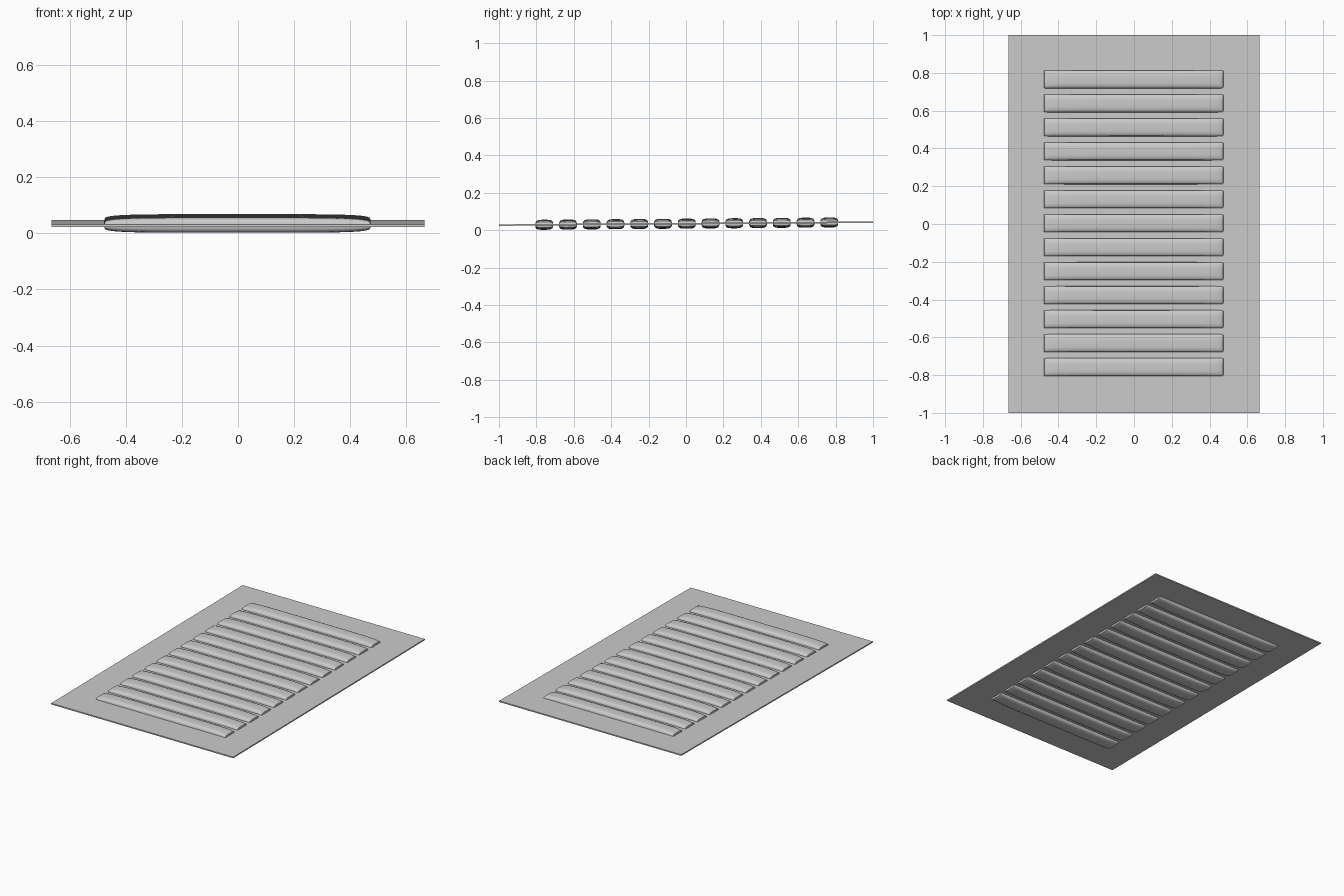
import bpy, bmesh, math
from mathutils import Matrix

if "Cube" in bpy.data.objects:
    bpy.data.objects.remove(bpy.data.objects["Cube"])

TILT = 0.008          # rise per unit of depth
MID_Z = 0.035
SLATS, PITCH = 13, 0.127

grey = bpy.data.materials.new("light grey metal")
grey.use_nodes = True
colour = (0.6, 0.6, 0.6, 1)
grey.diffuse_color = colour
grey.node_tree.nodes["Principled BSDF"].inputs["Base Color"].default_value = colour


def finish(bm, name, smooth=False):
    mesh = bpy.data.meshes.new(name)
    bmesh.ops.recalc_face_normals(bm, faces=bm.faces)
    bm.to_mesh(mesh)
    bm.free()
    mesh.materials.append(grey)
    obj = bpy.data.objects.new(name, mesh)
    bpy.context.collection.objects.link(obj)
    if smooth:
        bpy.ops.object.select_all(action='DESELECT')
        obj.select_set(True)
        bpy.context.view_layer.objects.active = obj
        bpy.ops.object.shade_smooth_by_angle(angle=math.radians(50))
    return obj


def dome(t, power):
    """Rounded profile: flat in the middle, steep at the ends."""
    return max(0, 1 - abs(t) ** power) ** (1 / power)


# Thin back plate, tilted slightly up toward the back
bm = bmesh.new()
bmesh.ops.create_cube(bm, size=1, matrix=Matrix.Diagonal((1.33, 2, 0.008, 1)))
plate = finish(bm, "vent_plate")
plate.location.z = MID_Z
plate.rotation_euler.x = math.atan(TILT)


# Pillow-shaped slat, bulging on both sides of the plate
def make_slat(name, y):
    bm = bmesh.new()
    for side in (1, -1):
        grid = bmesh.ops.create_grid(bm, x_segments=24, y_segments=12, size=1)
        for v in grid["verts"]:
            u, w = (math.sin(c * math.pi / 2) for c in v.co.xy)
            height = 0.027 * dome(u, 5) * dome(w, 3.5)
            v.co = (u * 0.476, w * 0.048, side * height)
    bmesh.ops.remove_doubles(bm, verts=bm.verts, dist=0.00001)
    slat = finish(bm, name, smooth=True)
    slat.location = (-0.002, y, MID_Z + TILT * y)
    slat.rotation_euler.x = math.atan(TILT)


for i in range(SLATS):
    make_slat(f"slat_{i + 1}", (i - SLATS // 2) * PITCH + 0.004)
